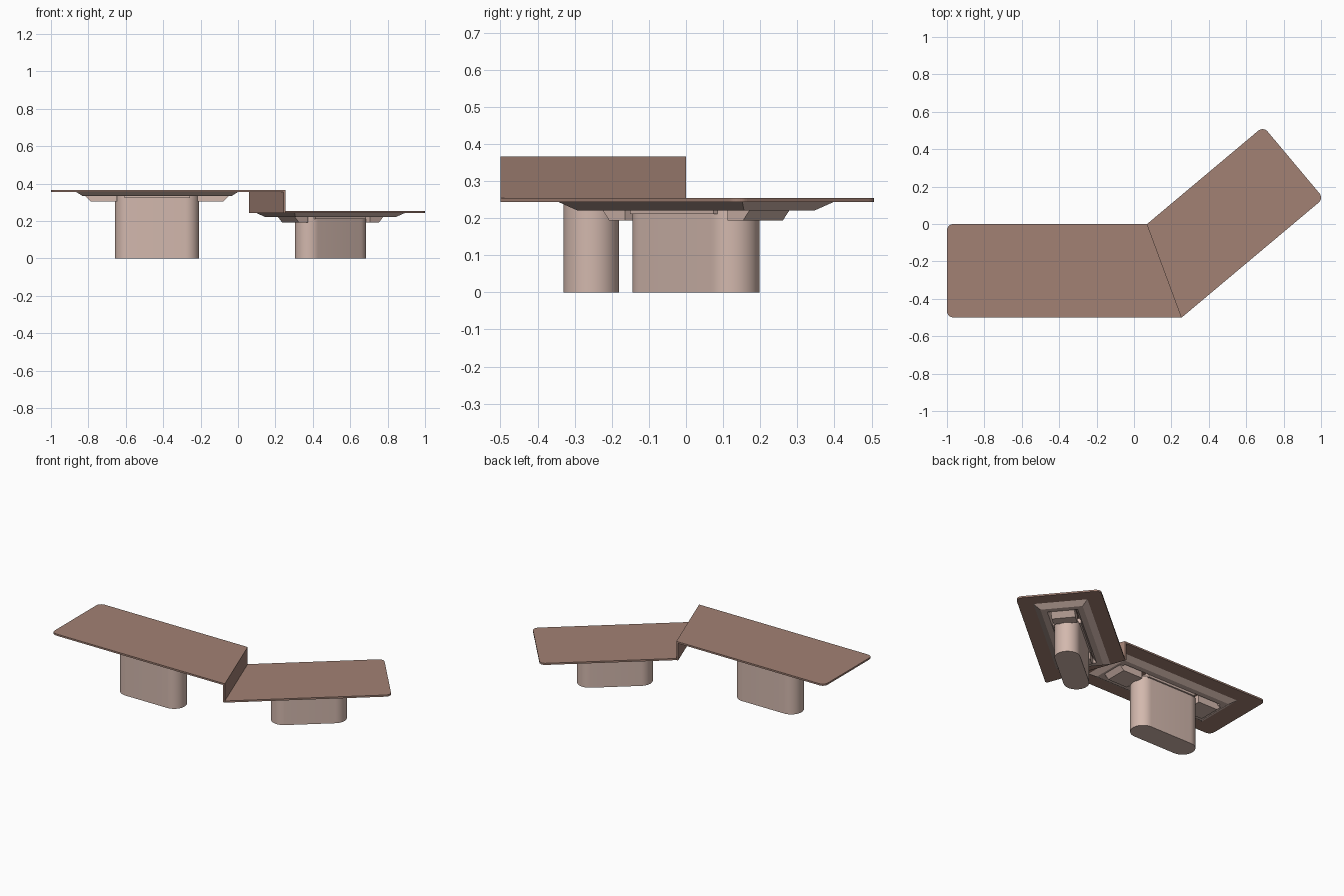
import bpy, bmesh, math
from mathutils import Matrix, Vector

if "Cube" in bpy.data.objects:
    bpy.data.objects.remove(bpy.data.objects["Cube"])

def material(name, col):
    m = bpy.data.materials.new(name)
    m.diffuse_color = (*col, 1)
    m.use_nodes = True
    m.node_tree.nodes["Principled BSDF"].inputs["Base Color"].default_value = m.diffuse_color
    return m

BROWN = material("brown_top", (0.36, 0.22, 0.175))
PALE = material("pale_support", (0.65, 0.48, 0.42))

def finish(bm, name, mat, matrix=None, smooth=False):
    bmesh.ops.recalc_face_normals(bm, faces=bm.faces)
    if matrix:
        bm.transform(matrix)
    me = bpy.data.meshes.new(name)
    bm.to_mesh(me)
    bm.free()
    ob = bpy.data.objects.new(name, me)
    bpy.context.collection.objects.link(ob)
    me.materials.append(mat)
    if smooth:
        bpy.context.view_layer.objects.active = ob
        ob.select_set(True)
        bpy.ops.object.shade_smooth_by_angle(angle=math.radians(30))
        ob.select_set(False)
    return ob

def prism(name, pts, z0, z1, mat, matrix=None, smooth=False):
    bm = bmesh.new()
    lo = [bm.verts.new((x, y, z0)) for x, y in pts]
    hi = [bm.verts.new((x, y, z1)) for x, y in pts]
    bm.faces.new(lo)
    bm.faces.new(hi)
    for i in range(len(pts)):
        j = (i + 1) % len(pts)
        bm.faces.new((lo[i], lo[j], hi[j], hi[i]))
    return finish(bm, name, mat, matrix, smooth)

def arc(cx, cy, r, a0, a1, n):
    return [(cx + r * math.cos(math.radians(a0 + (a1 - a0) * i / n)),
             cy + r * math.sin(math.radians(a0 + (a1 - a0) * i / n))) for i in range(n + 1)]

def frame(name, a, b, z, m):
    # tapered hollow rim: rings of rectangles joined together
    rings = [(a, b, z), (a - .035, b - .035, z - .022),
             (a - .07, b - .07, z - .022), (a - .085, b - .085, z)]
    bm = bmesh.new()
    vs = [[bm.verts.new((sx * p, sy * q, h)) for sx, sy in ((-1, -1), (1, -1), (1, 1), (-1, 1))]
          for p, q, h in rings]
    for k in range(4):
        r, s = vs[k], vs[(k + 1) % 4]
        for i in range(4):
            j = (i + 1) % 4
            bm.faces.new((r[i], r[j], s[j], s[i]))
    finish(bm, name, PALE, m)

def bracket(name, side, inner, outer, b, z, m):
    # end wedge, sloped on its outer face
    bm = bmesh.new()
    prof = [(inner, z), (outer + .05, z), (outer, z - .05), (inner, z - .05)]
    r, s = [[bm.verts.new((side * x, y, h)) for x, h in prof] for y in (-b, b)]
    bm.faces.new(r)
    bm.faces.new(s)
    for i in range(4):
        j = (i + 1) % 4
        bm.faces.new((r[i], r[j], s[j], s[i]))
    finish(bm, name, PALE, m)

def support(prefix, centre, angle, z, a, out):
    m = Matrix.Translation(Vector((*centre, 0))) @ Matrix.Rotation(math.radians(angle), 4, 'Z')
    h, r = .15, .075
    prism(prefix + "_leg", arc(h, 0, r, -90, 90, 20) + arc(-h, 0, r, 90, 270, 20),
          0, z - .022, PALE, m, True)
    prism(prefix + "_mount_plate", [(-.175, -.085), (.175, -.085), (.175, .085), (-.175, .085)],
          z - .032, z, PALE, m)
    frame(prefix + "_under_frame", a, .16, z, m)
    for side, n in ((-1, "left"), (1, "right")):
        bracket(f"{prefix}_{n}_bracket", side, .215, out, .07, z, m)

# Table tops, mitred where they meet
R = .035
P, Q = (.07, 0), (.255, -.5)
prism("upper_top", [P] + arc(-1 + R, -R, R, 90, 180, 8) + arc(-1 + R, -.5 + R, R, 180, 270, 8) + [Q],
      .355, .366, BROWN)
rot = Matrix.Rotation(math.radians(40), 4, 'Z')
inv = rot.inverted()
p, q = [(inv @ Vector((*v, 0))).xy for v in (P, Q)]
U = .865
prism("lower_top", [tuple(p), tuple(q)] + arc(U - R, q.y + R, R, -90, 0, 8)
      + arc(U - R, p.y - R, R, 0, 90, 8), .243, .254, BROWN, rot)

# Upright panel joining the two levels
prism("step_panel", [P, Q, (Q[0] - .012, Q[1]), (P[0] - .012, P[1])], .243, .3655, BROWN)

# Supports under each top
support("upper", (-.4325, -.255), 0, .355, .4325, .355)
support("lower", (.495, .027), 40, .243, .385, .28)
